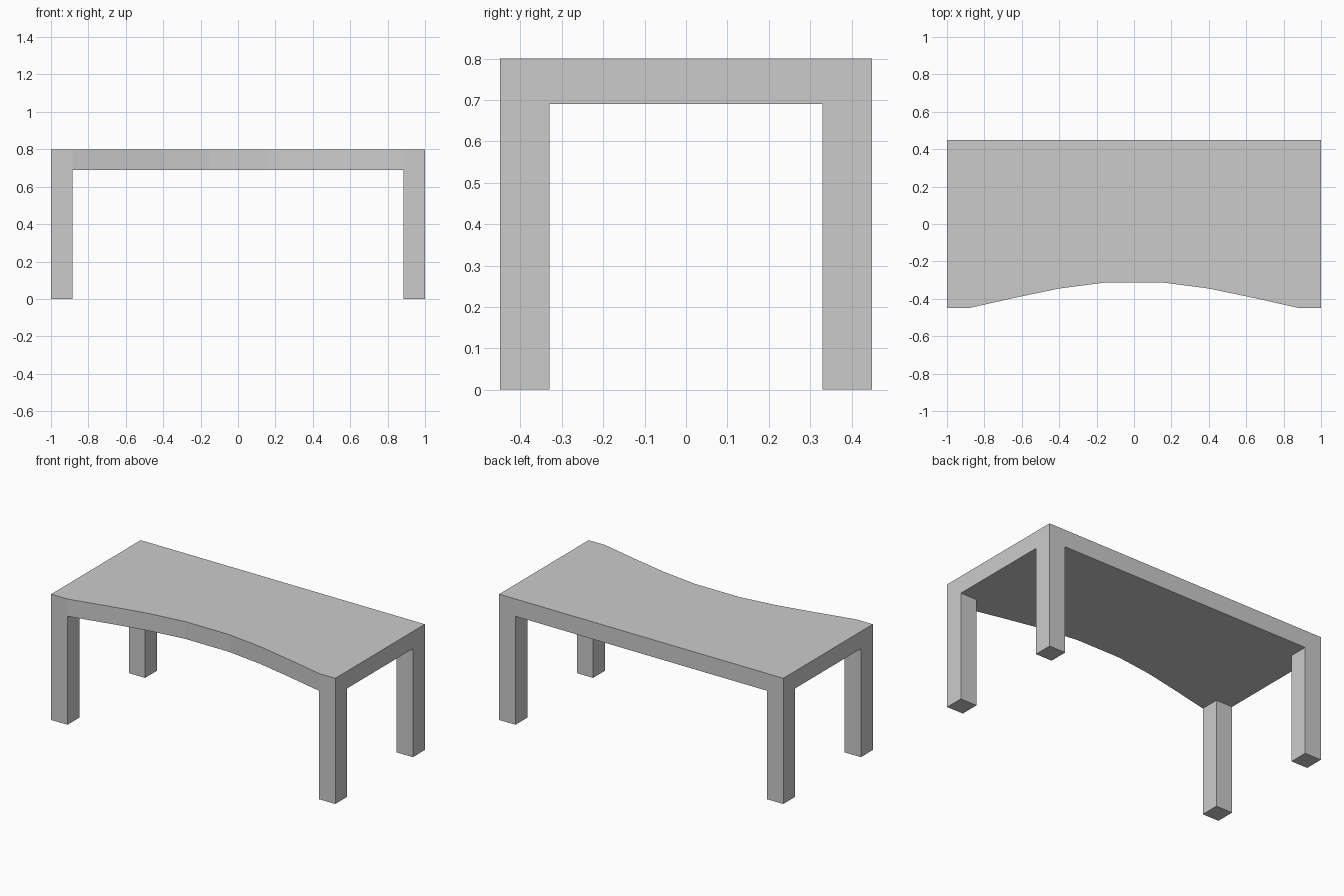
import bpy
import bmesh

if "Cube" in bpy.data.objects:
    bpy.data.objects.remove(bpy.data.objects["Cube"])

W, D, H = 1.0, 0.45, 0.80        # half width, half depth, height
LX, LY = 0.885, 0.33             # inner faces of the legs
UNDER = 0.69                     # underside of the top

# Curved front edge, right half, from the leg towards the centre
half_curve = [(LX, -D), (0.64, -0.395), (0.40, -0.345), (0.155, -0.313)]
front_curve = [(-x, y) for x, y in half_curve] + half_curve[::-1]

bm = bmesh.new()
verts = {}


def vert(x, y):
    key = (round(x, 4), round(y, 4))
    if key not in verts:
        verts[key] = bm.verts.new((x, y, UNDER))
    return verts[key]


def face(points):
    return bm.faces.new([vert(*p) for p in points])


# Underside plan: end strips split at the legs, plus the curved middle
corners = []
for x0, x1 in ((-W, -LX), (LX, W)):
    for y0, y1 in ((-D, -LY), (-LY, LY), (LY, D)):
        f = face([(x0, y0), (x1, y0), (x1, y1), (x0, y1)])
        if y1 - y0 < LY:
            corners.append(f)
face(front_curve + [(LX, -LY), (LX, LY), (LX, D),
                    (-LX, D), (-LX, LY), (-LX, -LY)])

# Thicken upwards into the table top
top = bmesh.ops.extrude_face_region(bm, geom=bm.faces[:], use_keep_orig=True)
top_verts = [g for g in top["geom"] if isinstance(g, bmesh.types.BMVert)]
bmesh.ops.translate(bm, verts=top_verts, vec=(0, 0, H - UNDER))

# Pull the corner faces down into legs
legs = bmesh.ops.extrude_discrete_faces(bm, faces=corners)["faces"]
for f in legs:
    bmesh.ops.translate(bm, verts=f.verts[:], vec=(0, 0, -UNDER))

# Merge coplanar faces and tidy normals
bmesh.ops.recalc_face_normals(bm, faces=bm.faces[:])
bmesh.ops.dissolve_limit(bm, angle_limit=0.005, verts=bm.verts[:], edges=bm.edges[:])
bmesh.ops.recalc_face_normals(bm, faces=bm.faces[:])

mesh = bpy.data.meshes.new("desk")
bm.to_mesh(mesh)
bm.free()
bpy.context.collection.objects.link(bpy.data.objects.new("desk", mesh))
